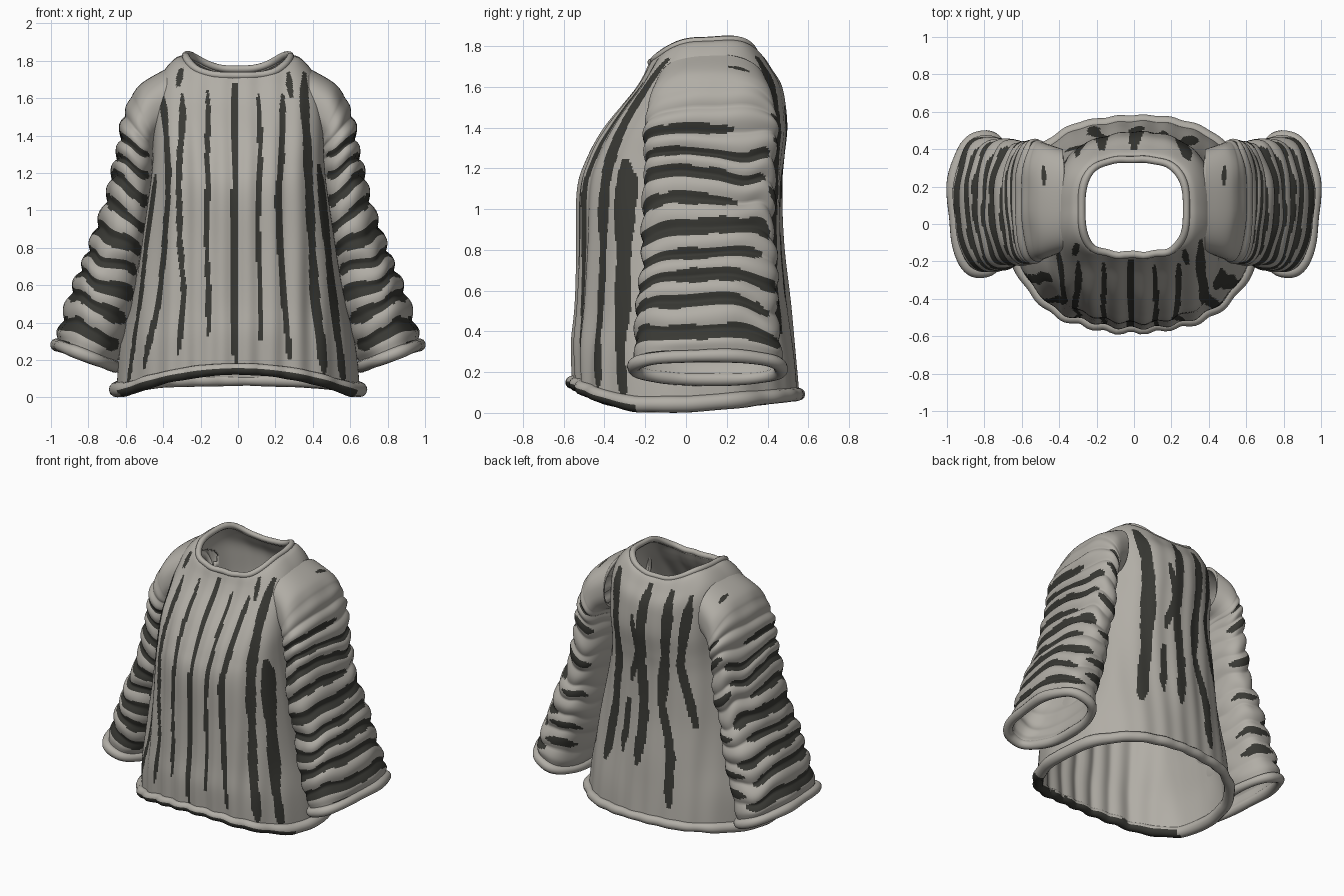
import bpy, math
from mathutils import Vector, noise

if "Cube" in bpy.data.objects:
    bpy.data.objects.remove(bpy.data.objects["Cube"])


def material(name, col):
    m = bpy.data.materials.new(name)
    m.diffuse_color = (*col, 1)
    m.use_nodes = True
    m.node_tree.nodes["Principled BSDF"].inputs["Base Color"].default_value = m.diffuse_color
    return m


DARK = material("dark stripe", (0.04, 0.04, 0.034))
LIGHT = material("warm grey cloth", (0.44, 0.42, 0.38))


def spline(keys, s):
    """Catmull-Rom through a list of tuples, s is a key index."""
    n = len(keys) - 1
    i = max(0, min(int(s), n - 1))
    t = s - i
    p = [keys[max(0, min(n, i + k))] for k in (-1, 0, 1, 2)]
    return [0.5 * (2 * b + (c - a) * t + (2 * a - 5 * b + 4 * c - d) * t * t
            + (3 * b - a - 3 * c + d) * t ** 3) for a, b, c, d in zip(*p)]


def lerp_at(pts, z):
    """x at height z on a polyline of (z, x) with rising z."""
    for (z0, x0), (z1, x1) in zip(pts, pts[1:]):
        if z0 <= z <= z1:
            return x0 + (x1 - x0) * (z - z0) / (z1 - z0)
    return None


def smooth(a, b, v):
    t = max(0, min(1, (v - a) / (b - a)))
    return t * t * (3 - 2 * t)


def spow(v, e):
    return math.copysign(abs(v) ** e, v)


def loft(name, rings, dark=None, wall=0, mirror=False, loop=False, hole=None):
    """Skin closed rings; dark(i, j, centre, normal) picks striped faces."""
    n, m = len(rings[0]), len(rings)
    verts = [p for r in rings for p in r]
    faces, ids = [], []
    for i in range(m if loop else m - 1):
        for j in range(n):
            if not (hole and hole(rings[i][j])):
                faces.append((i * n + j, i * n + (j + 1) % n,
                              (i + 1) % m * n + (j + 1) % n, (i + 1) % m * n + j))
                ids.append((i, j))
    me = bpy.data.meshes.new(name)
    me.from_pydata(verts, [], faces)
    me.materials.append(DARK)
    me.materials.append(LIGHT)
    for f in me.polygons:
        f.use_smooth = True
        hit = dark and dark(*ids[f.index], f.center, f.normal)
        f.material_index = 0 if hit else 1
    ob = bpy.data.objects.new(name, me)
    bpy.context.collection.objects.link(ob)
    if wall:
        mod = ob.modifiers.new("wall", 'SOLIDIFY')
        mod.thickness, mod.offset = wall, -1
        mod.material_offset = 1      # plain lining
    if mirror:
        ob.modifiers.new("mirror", 'MIRROR')
    return ob


def rolled_edge(name, path, r, dark=None, mirror=False, swell=0):
    """Round welt following a closed path, optionally thicker at the sides."""
    n = len(path)
    mid = sum(path, Vector()) / n
    rings = []
    for i, p in enumerate(path):
        t = (path[(i + 1) % n] - path[i - 1]).normalized()
        u = (p - mid) - t * (p - mid).dot(t)
        u.normalize()
        w = t.cross(u)
        rr = r * (1 + swell * (abs(p.x) / .65) ** 4 + 0.15 * noise.noise(p * 7))
        rings.append([p + rr * (math.cos(a) * u + math.sin(a) * w)
                      for a in (k * math.tau / 12 for k in range(12))])
    return loft(name, rings, dark, mirror=mirror, loop=True)


# Torso: height, half width, front y, back y, front and back squareness
TORSO = [(0.0, .645, -.55, .55, 2.3, 2.3), (.25, .625, -.55, .53, 2.4, 2.3),
         (.5, .58, -.535, .51, 2.5, 2.3), (.8, .525, -.525, .48, 2.6, 2.3),
         (1.1, .48, -.52, .47, 2.8, 2.3), (1.25, .465, -.475, .48, 3.0, 2.3),
         (1.4, .46, -.395, .495, 3.2, 2.3), (1.55, .45, -.305, .485, 3.3, 2.3),
         (1.65, .43, -.245, .465, 3.3, 2.4), (1.73, .39, -.205, .42, 3.3, 2.6),
         (1.79, .33, -.18, .38, 3.3, 2.8), (1.80, .28, -.165, .345, 3.4, 3)]
N, ROWS = 360, 84
rings = []
for i in range(ROWS + 1):
    z0, hw, yf, yb, pf, pb = spline(TORSO, i / ROWS * (len(TORSO) - 1))
    yc = 0.085 * smooth(1.2, 1.8, z0)
    top, low = smooth(1.3, 1.8, z0), 1 - smooth(0, .6, z0)
    ring = []
    for j in range(N):
        a = j * math.tau / N
        c, s = math.cos(a), math.sin(a)
        p = pf if s < 0 else pb
        x = hw * spow(c, 2 / p)
        y = yc + spow(s, 2 / p) * ((yb - yc) if s > 0 else (yc - yf))
        # arched front hem, raised shoulders, dipped neckline
        hem = .042 + (.11 * max(0, 1 - (x / .6) ** 2) if s < 0 else .05 * s)
        rim = .025 - (.105 * abs(s) ** 1.4 if s < 0 else .07 * s ** 4 - .03 * s * (1 - s))
        # hanging folds, strongest near the hem
        fold = .009 * math.cos(math.tau * (x + .085) / .135) * abs(s) * (1 - .5 * top)
        fold *= 1 if s < 0 else .4
        fold += .016 * noise.noise(Vector((x * 5, y * 5, z0 * 1.5))) * (1 - top)
        d = Vector((c, s, 0)) * fold
        ring.append(Vector((x, y, z0 + low * hem + top * rim)) + d)
    rings.append(ring)

# Stripes as (height, x) lines plus half width
FRONT = [([(.15, -.50), (.5, -.43), (.8, -.385), (1.2, -.37), (1.64, -.41)], .017),
         ([(.22, -.32), (.6, -.29), (1.1, -.315), (1.63, -.30)], .016),
         ([(.32, -.16), (1.64, -.165)], .014),
         ([(.16, -.02), (1.68, -.02)], .015),
         ([(.31, .12), (1.62, .11)], .014),
         ([(.19, .28), (.6, .24), (1.1, .22), (1.62, .245)], .017),
         ([(.12, .46), (.6, .41), (1.1, .38), (1.74, .355)], .023),
         ([(.06, .56), (.5, .51), (1.25, .43)], .02),
         ([(.06, -.59), (.4, -.54), (1.2, -.44)], .012),
         ([(1.6, .29), (1.74, .27)], .02), ([(1.66, -.32), (1.76, -.30)], .025)]
BACK = [([(.75, -.36), (1.2, -.26), (1.7, -.30)], .026),
        ([(.2, -.22), (.55, -.21), (.9, -.13), (1.3, -.16), (1.72, -.17)], .034),
        ([(.45, .03), (.8, .0), (1.2, .03), (1.72, .0)], .036),
        ([(1.0, .12), (1.25, .05), (1.5, .1)], .024),
        ([(.5, .16), (.9, .13)], .022),
        ([(.4, .33), (.8, .25), (1.2, .24), (1.75, .28)], .04)]


def torso_dark(i, j, c, n):
    ragged = 1 + .35 * noise.noise(c * 6)
    for pts, w in (FRONT if j >= N // 2 else BACK):
        x = lerp_at(pts, c.z)
        if x is not None:
            taper = min(1, .45 + 6 * min(c.z - pts[0][0], pts[-1][0] - c.z))
            if abs(c.x - x + .01 * noise.noise(c * 3)) < w * ragged * taper:
                return True
    return False


def armhole(p):
    return abs(p.x) > .36 and ((p.y - .12) / .19) ** 2 + ((p.z - 1.54) / .1) ** 2 < 1


loft("torso", rings, torso_dark, wall=.025, hole=armhole)
rolled_edge("bottom_hem", rings[0][::2], .032,
            lambda i, j, c, n: c.y < -.24 and n.z < .1, swell=.3)
rolled_edge("neck_welt", rings[-1][::3], .02)

# Sleeve: inner x, z, outer x, z, front y, back y per station
SLEEVE = [(.38, 1.38, .38, 1.76, -.15, .40), (.42, 1.36, .53, 1.66, -.18, .43),
          (.44, 1.30, .61, 1.49, -.20, .44), (.455, 1.13, .66, 1.27, -.20, .43),
          (.48, .89, .72, 1.02, -.21, .43), (.52, .63, .81, .76, -.22, .44),
          (.585, .39, .90, .52, -.24, .45), (.66, .165, .965, .28, -.25, .47)]
SN, SROWS = 64, 200
PITCH = .5
srings = []
for i in range(SROWS + 1):
    u = i / SROWS * 7
    ring = []
    for j in range(SN):
        a = j * math.tau / SN
        c, s = math.cos(a), math.sin(a)
        # mesh rows wander so the gathers and stripes wander with them
        warp = .22 * noise.noise(Vector((c * 1.1, s * 1.1, u * .6)))
        v = u + warp * smooth(0, 1.5, u) * (1 - smooth(6, 7, u))
        ix, iz, ox, oz, yf, yb = spline(SLEEVE, v)
        mid = Vector(((ix + ox) / 2, (yf + yb) / 2, (iz + oz) / 2))
        arm = Vector(((ox - ix) / 2, 0, (oz - iz) / 2))
        base = mid + arm * spow(c, .8) + Vector((0, (yb - yf) / 2 * spow(s, .8), 0))
        # gathered ridges
        ridge = abs(math.sin(math.pi * (u - .4) / PITCH)) - .45
        amp = .028 * smooth(1.2, 2.2, u) * (.65 + .35 * c) * (1 - smooth(6.6, 7, u))
        push = ridge * amp + .02 * noise.noise(base * 5) * smooth(.3, 1.5, u)
        out = (arm.normalized() * c + Vector((.25 * c, s, 0))).normalized()
        ring.append(base + out * push)
    srings.append(ring)

# Sleeve stripes: station, half width, start and end angle (0 outward, -90 front)
BANDS = [(2.35, .10, -130, 15), (2.9, .12, -140, 70), (3.4, .12, -145, 60),
         (3.9, .11, -150, 20), (4.4, .15, -150, 75), (4.9, .11, -150, 50),
         (5.4, .13, -150, 85), (5.9, .13, -150, 60), (6.45, .14, -150, 85),
         (2.6, .12, 70, 130), (3.65, .11, 60, 130), (4.65, .1, 80, 135),
         (5.7, .09, 75, 140), (6.2, .09, 80, 140), (1.9, .1, 65, 110),
         (.75, .13, 12, 32), (6.85, .07, -60, -25)]


def sleeve_dark(i, j, c, n):
    u = (i + .5) / SROWS * 7
    a = (j + .5) / SN * 360
    a = a - 360 if a > 180 else a
    for k, w, a0, a1 in BANDS:
        if a0 < a < a1:
            taper = min(1, .35 + min(a - a0, a1 - a) / 25)
            if abs(u - k) < w * taper * (1 + .4 * noise.noise(c * 8)):
                return True
    return False


# rings run from shoulder to cuff; reversed so faces point outward
srings.reverse()
loft("sleeves", srings, lambda i, j, c, n: sleeve_dark(SROWS - 1 - i, j, c, n),
     wall=.022, mirror=True)
rolled_edge("cuffs", srings[0], .032, mirror=True)
